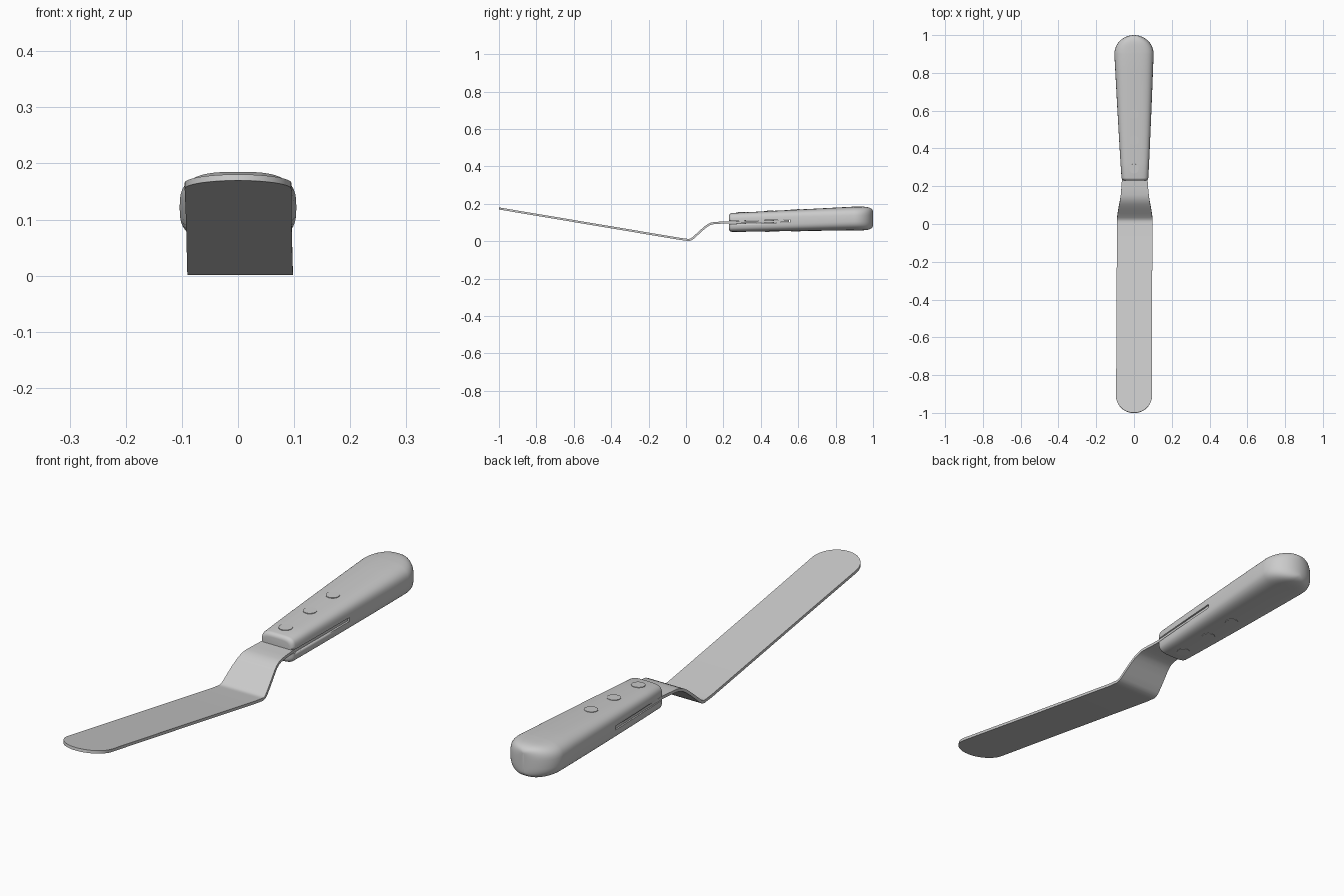
import bpy
import bmesh
from math import sin, cos, pi, radians
from mathutils import Vector

cube = bpy.data.objects.get("Cube")
if cube:
    bpy.data.objects.remove(cube, do_unlink=True)

grey = bpy.data.materials.new("plain grey")
grey.use_nodes = True
GREY = (0.6, 0.6, 0.6, 1)
grey.diffuse_color = GREY
grey.node_tree.nodes["Principled BSDF"].inputs["Base Color"].default_value = GREY


def finish(name, bm, angle=35):
    bmesh.ops.recalc_face_normals(bm, faces=bm.faces)
    mesh = bpy.data.meshes.new(name)
    bm.to_mesh(mesh)
    bm.free()
    mesh.materials.append(grey)
    obj = bpy.data.objects.new(name, mesh)
    bpy.context.collection.objects.link(obj)
    bpy.ops.object.select_all(action="DESELECT")
    obj.select_set(True)
    bpy.context.view_layer.objects.active = obj
    bpy.ops.object.shade_smooth_by_angle(angle=radians(angle))
    return obj


def loft(name, rings, angle=35):
    """Skin a list of equal closed rings and cap both ends."""
    bm = bmesh.new()
    loops = [[bm.verts.new(p) for p in ring] for ring in rings]
    n = len(loops[0])
    for a, b in zip(loops, loops[1:]):
        for i in range(n):
            j = (i + 1) % n
            bm.faces.new((a[i], a[j], b[j], b[i]))
    bm.faces.new(loops[0])
    bm.faces.new(loops[-1])
    return finish(name, bm, angle)


def strip(name, stations, thick):
    """Flat bar along stations of (y, z, half width, centre x)."""
    rings = []
    for i, (y, z, w, cx) in enumerate(stations):
        p, q = stations[max(i - 1, 0)], stations[min(i + 1, len(stations) - 1)]
        normal = Vector((0, p[1] - q[1], q[0] - p[0])).normalized() * thick / 2
        mid = Vector((cx, y, z))
        side = Vector((w, 0, 0))
        rings.append([mid - side - normal, mid + side - normal,
                      mid + side + normal, mid - side + normal])
    return loft(name, rings)


def mix(a, b, t):
    return a + (b - a) * t


# Blade: rounded tip, straight rise, cranked neck and tang in one bar
blade = []
for i in range(17):
    a = mix(0.06, pi / 2, i / 16)
    y = -0.91 - 0.09 * cos(a)
    blade.append((y, 0.007 - 0.168 * y, 0.095 * sin(a), 0))
for y in (-0.6, -0.3, -0.03):
    blade.append((y, 0.007 - 0.168 * y, 0.094, 0.004 * (y + 0.9)))
blade += [(0, 0.0085, 0.094, 0.004), (0.014, 0.0065, 0.094, 0.004),
          (0.026, 0.009, 0.094, 0.004), (0.038, 0.017, 0.093, 0.004),
          (0.06, 0.037, 0.09, 0.004), (0.085, 0.06, 0.086, 0.004),
          (0.105, 0.077, 0.082, 0.004), (0.12, 0.087, 0.079, 0.004),
          (0.135, 0.094, 0.077, 0.004), (0.155, 0.098, 0.074, 0.004),
          (0.19, 0.099, 0.071, 0.004), (0.235, 0.1, 0.068, 0.004),
          (0.55, 0.108, 0.083, 0.002)]
strip("blade", blade, 0.011)

# Handle: tapered grip with softened front and domed butt
START, BACK, END = 0.23, 0.9, 1.0
stations = []
for i in range(6):
    a = pi / 2 * i / 5
    stations.append((START + 0.015 * (1 - cos(a)), 0.015 * (1 - sin(a)), 1, 0))
for i in range(1, 9):
    stations.append((mix(START + 0.015, BACK, i / 8), 0, 1, 0))
for i in range(1, 15):
    a = pi / 2 * i / 14 * 0.97
    stations.append((BACK + (END - BACK) * sin(a), 0, cos(a), sin(a)))

rings = []
for y, inset, narrow, dome in stations:
    t = min((y - START) / (BACK - START), 1)
    half_w = mix(0.07, 0.104, t ** 0.9) * narrow - inset
    low, high = mix(0.05, 0.058, t), mix(0.15, 0.185, t)
    half_h = (high - low) / 2 * mix(0.55, 1, (1 - dome ** 5) ** 0.5) - inset
    power = 2 / mix(4, 3, t)
    ring = []
    for k in range(48):
        a = 2 * pi * k / 48
        c, s = cos(a), sin(a)
        ring.append((mix(0.005, 0, t) + half_w * abs(c) ** power * (1 if c > 0 else -1), y,
                     (low + high) / 2 + half_h * abs(s) ** power * (1 if s > 0 else -1)))
    rings.append(ring)
handle = loft("handle", rings, 40)

# Slot through the handle that holds the tang
cutter = strip("slot_cutter", [(0.2, 0.099, 0.2, 0), (0.555, 0.108, 0.2, 0)], 0.015)
cutter.hide_render = True
cut = handle.modifiers.new("slot", "BOOLEAN")
cut.operation = "DIFFERENCE"
cut.solver = "EXACT"
cut.object = cutter
bpy.context.view_layer.objects.active = handle
bpy.ops.object.modifier_apply(modifier=cut.name)
bpy.data.objects.remove(cutter, do_unlink=True)

# Rivets: pins showing on both faces of the handle
for number, y in enumerate((0.295, 0.445, 0.585), 1):
    t = (y - START) / (BACK - START)
    low, high = mix(0.05, 0.058, t), mix(0.15, 0.185, t)
    bm = bmesh.new()
    bmesh.ops.create_cone(bm, cap_ends=True, segments=32, radius1=0.025,
                          radius2=0.025, depth=high - low + 0.004)
    pin = finish(f"rivet_{number}", bm)
    pin.location = (0, y, (low + high) / 2)
    pin.rotation_euler.x = 0.035
